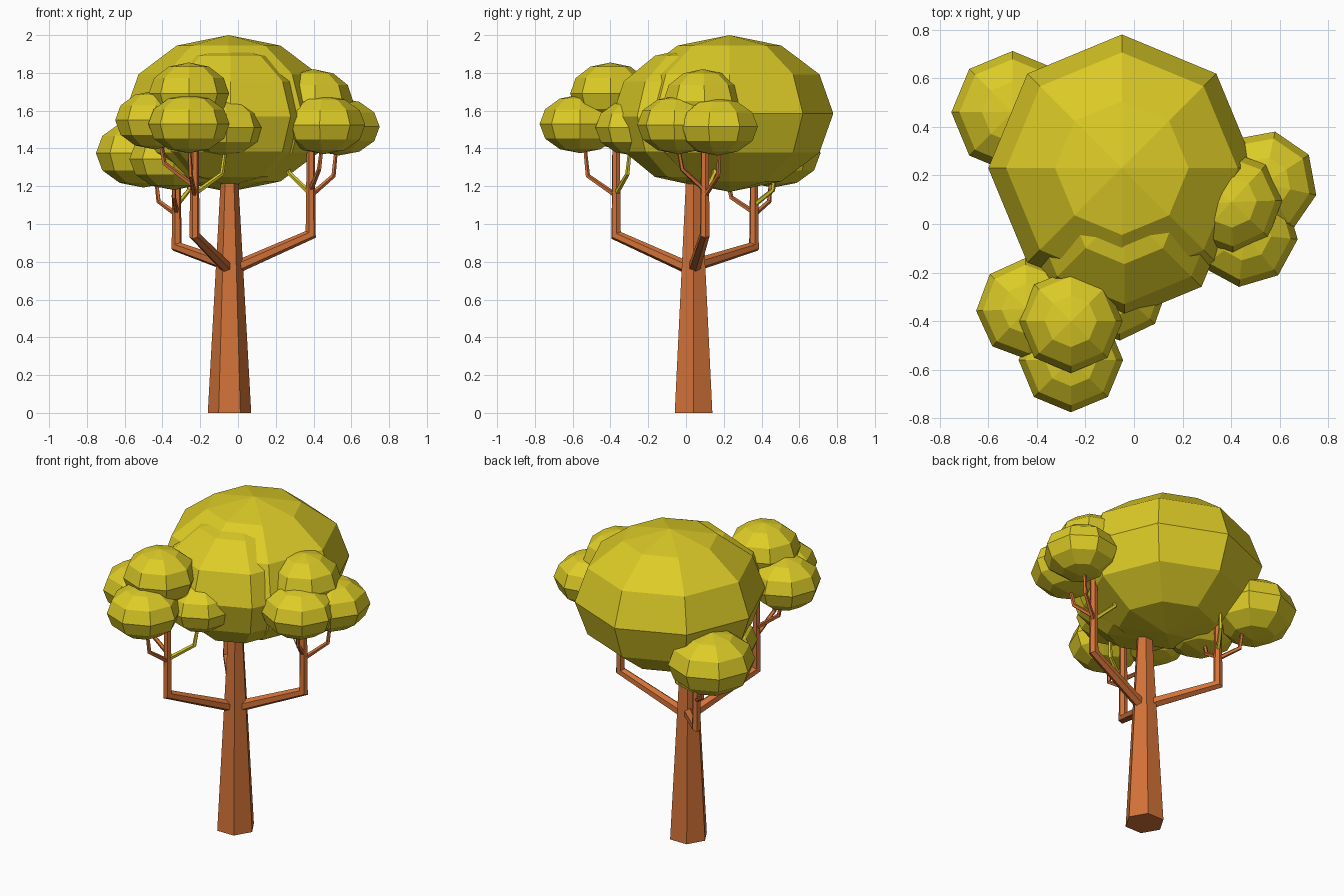
import bpy, bmesh, math
from mathutils import Vector, Matrix

if "Cube" in bpy.data.objects:
    bpy.data.objects.remove(bpy.data.objects["Cube"])


def material(name, color):
    m = bpy.data.materials.new(name)
    m.diffuse_color = color
    m.use_nodes = True
    m.node_tree.nodes["Principled BSDF"].inputs["Base Color"].default_value = m.diffuse_color
    return m


BARK = material("bark", (0.65, 0.17, 0.04, 1))
LEAF = material("leaf", (0.72, 0.6, 0.02, 1))


def finish(bm, name, mat):
    bmesh.ops.recalc_face_normals(bm, faces=bm.faces)
    me = bpy.data.meshes.new(name)
    bm.to_mesh(me)
    bm.free()
    me.materials.append(mat)
    ob = bpy.data.objects.new(name, me)
    bpy.context.collection.objects.link(ob)
    return ob


def puff(name, x, y, z, r, rz, turn=0):
    """Flattened 8 x 6 faceted ball of leaves."""
    bm = bmesh.new()
    mat = (Matrix.Translation((x, y, z)) @ Matrix.Rotation(math.radians(turn), 4, 'Z')
           @ Matrix.Diagonal((r, r, rz, 1)))
    bmesh.ops.create_uvsphere(bm, u_segments=8, v_segments=6, radius=1, matrix=mat)
    finish(bm, name, LEAF)


def limb(name, points, radii, sides=6, mat=BARK):
    """Tapered faceted tube along a path with mitred bends."""
    pts = [Vector(p) for p in points]
    dirs = [(b - a).normalized() for a, b in zip(pts, pts[1:])]
    d = dirs[0]
    ref = Vector((1, 0, 0)) if abs(d.z) > 0.9 else Vector((0, 0, 1))
    u = (ref - d * ref.dot(d)).normalized()
    v = d.cross(u)
    ring = []
    for k in range(sides):
        a = 2 * math.pi * k / sides
        ring.append(u * math.cos(a) + v * math.sin(a))
    bm = bmesh.new()
    rings = []
    for i, p in enumerate(pts):
        before = dirs[max(i - 1, 0)]
        after = dirs[min(i, len(dirs) - 1)]
        n = (before + after).normalized()
        # slide the ring along the incoming segment onto the mitre plane
        offs = [o - before * (o.dot(n) / before.dot(n)) for o in ring]
        rings.append([bm.verts.new(p + o * radii[i]) for o in offs])
        turn = before.rotation_difference(after)
        ring = [turn @ o for o in ring]
    for a, b in zip(rings, rings[1:]):
        for k in range(sides):
            j = (k + 1) % sides
            bm.faces.new((a[k], a[j], b[j], b[k]))
    bm.faces.new(rings[0])
    bm.faces.new(rings[-1])
    finish(bm, name, mat)


# Trunk
TX, TY = -0.045, 0.04
limb("trunk", [(TX, TY, 0), (TX, TY, 1.35)], [0.115, 0.04])

# Branches: start height, elbow, top height, twig paths (last twig is green)
branches = {
    "right": (0.755, (0.385, 0.1, 0.945), 1.55, [
        [(0.385, 0.1, 1.15), (0.505, 0.17, 1.255), (0.525, 0.18, 1.45)],
        [(0.385, 0.1, 1.18), (0.43, -0.02, 1.29), (0.45, -0.05, 1.45)],
        [(0.385, 0.1, 1.16), (0.27, 0.15, 1.27), (0.25, 0.16, 1.4)]]),
    "front": (0.755, (-0.23, -0.37, 0.94), 1.6, [
        [(-0.23, -0.37, 1.15), (-0.25, -0.52, 1.255), (-0.26, -0.54, 1.45)],
        [(-0.23, -0.37, 1.2), (-0.39, -0.36, 1.32), (-0.42, -0.36, 1.47)],
        [(-0.23, -0.37, 1.16), (-0.085, -0.31, 1.265), (-0.06, -0.29, 1.45)]]),
    "back": (0.78, (-0.325, 0.36, 0.88), 1.4, [
        [(-0.325, 0.36, 1.05), (-0.42, 0.44, 1.12), (-0.44, 0.455, 1.3)],
        [(-0.325, 0.36, 1.06), (-0.34, 0.24, 1.14), (-0.34, 0.2, 1.3)],
        [(-0.325, 0.36, 1.1), (-0.26, 0.46, 1.18), (-0.24, 0.48, 1.35)]]),
}
for name, (z0, elbow, top, twigs) in branches.items():
    limb(name + "_branch", [(TX, TY, z0), elbow, (elbow[0], elbow[1], top)],
         [0.034, 0.027, 0.02])
    for i, path in enumerate(twigs):
        limb(f"{name}_twig_{i + 1}", path, [0.014, 0.012, 0.009], 5,
             LEAF if i == 2 else BARK)

# Main crown
puff("crown_back", -0.05, 0.23, 1.585, 0.55, 0.415)
puff("crown_front", -0.04, 0.06, 1.57, 0.45, 0.37)

# Leaf puffs on the branches
puff("right_puff_outer", 0.535, 0.165, 1.515, 0.22, 0.152, -12)
puff("right_puff_front", 0.455, -0.04, 1.525, 0.22, 0.155, -6)
puff("right_puff_top", 0.40, 0.09, 1.65, 0.21, 0.17, 2)
puff("front_puff_low", -0.26, -0.56, 1.53, 0.215, 0.155)
puff("front_puff_top", -0.26, -0.40, 1.69, 0.213, 0.165)
puff("front_puff_left", -0.44, -0.35, 1.55, 0.21, 0.155, 2)
puff("front_puff_right", -0.07, -0.27, 1.51, 0.21, 0.15, 3)
puff("back_puff_outer", -0.50, 0.46, 1.375, 0.252, 0.182)
puff("back_puff_inner", -0.34, 0.18, 1.345, 0.235, 0.165)
